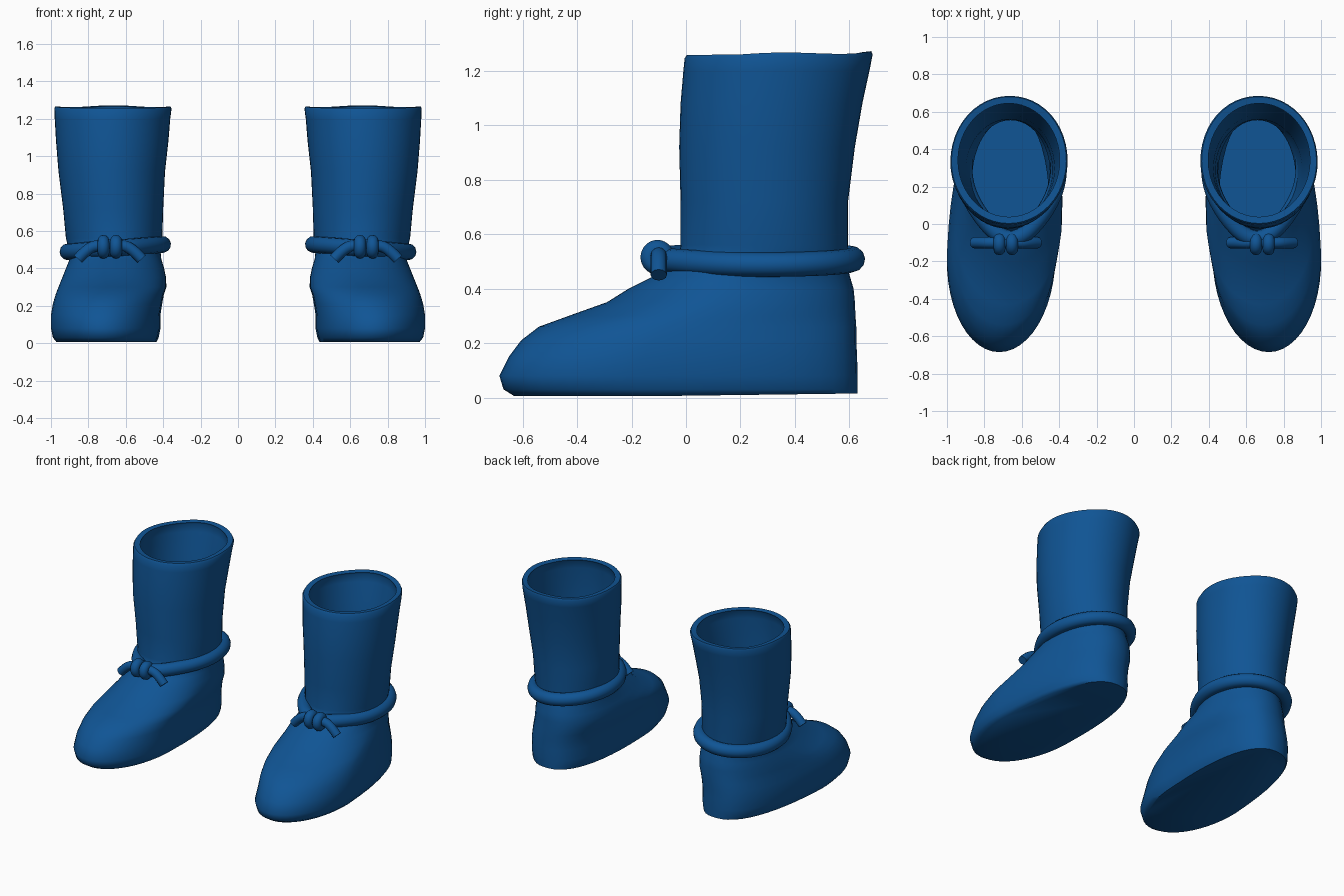
import bpy
import bmesh
from math import sin, cos, pi, copysign

cube = bpy.data.objects.get("Cube")
if cube:
    bpy.data.objects.remove(cube, do_unlink=True)

BLUE = (0.005, 0.09, 0.30, 1.0)
material = bpy.data.materials.new("blue leather")
material.use_nodes = True
material.diffuse_color = BLUE
shader = material.node_tree.nodes["Principled BSDF"]
shader.inputs["Base Color"].default_value = BLUE
shader.inputs["Roughness"].default_value = 0.7

SEGMENTS = 48
WALL = 0.035

# Boot cross-sections from sole to rim: height, front, back, inner side, outer side
SECTIONS = [
    (0.005, -0.63, 0.63, 0.44, 0.97),
    (0.03, -0.67, 0.63, 0.43, 0.99),
    (0.08, -0.685, 0.63, 0.42, 1.0),
    (0.15, -0.65, 0.628, 0.42, 1.0),
    (0.21, -0.605, 0.625, 0.41, 0.99),
    (0.26, -0.54, 0.625, 0.40, 0.975),
    (0.30, -0.43, 0.622, 0.385, 0.96),
    (0.35, -0.29, 0.62, 0.385, 0.94),
    (0.40, -0.21, 0.615, 0.395, 0.92),
    (0.45, -0.11, 0.60, 0.41, 0.90),
    (0.50, -0.03, 0.59, 0.415, 0.905),
    (0.56, -0.02, 0.595, 0.405, 0.92),
    (0.72, -0.02, 0.595, 0.40, 0.935),
    (0.92, -0.025, 0.62, 0.39, 0.96),
    (1.08, -0.02, 0.648, 0.372, 0.973),
    (1.20, -0.01, 0.675, 0.362, 0.98),
    (1.25, -0.005, 0.685, 0.355, 0.982),
    (1.262, 0.003, 0.68, 0.362, 0.976),
]


def inset(section):
    """Shrink one section to give the lining of the boot."""
    z, front, back, inner, outer = section
    return z - 0.004, front + WALL, back - WALL, inner + WALL, outer - WALL


def section_points(section, side):
    """Egg-shaped outline, with a tapered toe and a blunter heel."""
    z, front, back, inner, outer = section
    foot = max(0.0, min(1.0, (back - front - 0.62) / 0.7))
    widest = front + (back - front) * (0.5 - 0.12 * foot)
    points = []
    for i in range(SEGMENTS):
        angle = 2 * pi * i / SEGMENTS
        c, s = cos(angle), sin(angle)
        power = 1 - 0.2 * foot if s > 0 else 1
        u = copysign(abs(c) ** power, c)
        v = copysign(abs(s) ** power, s)
        reach = back - widest if s > 0 else widest - front
        # The heel sits a little nearer the middle than the ball of the foot
        shift = -0.04 * foot * max(v, 0) + 0.01 * foot * max(-v, 0)
        x = (inner + outer) / 2 + shift + u * (outer - inner) / 2
        # The rim rises towards the back with a gentle wave
        rim = max(0.0, (z - 1.0) / 0.25)
        lift = rim * (0.005 * v + 0.004 * cos(4 * angle) * (s > -0.3))
        heel = 0.01 * max(v, 0) * (z < 0.02)
        points.append((side * x, widest + v * reach, z + lift + heel))
    return points


def finish(obj, angle):
    """Give an object the material and smooth shading."""
    obj.data.materials.append(material)
    bpy.ops.object.select_all(action="DESELECT")
    obj.select_set(True)
    bpy.context.view_layer.objects.active = obj
    bpy.ops.object.shade_smooth_by_angle(angle=angle)


def make_boot(name, side):
    """Loft the outside up to the rim, then the lining back down to the insole."""
    lining = [inset(s) for s in reversed(SECTIONS) if s[0] > 0.05]
    bm = bmesh.new()
    rings = [[bm.verts.new(p) for p in section_points(s, side)]
             for s in SECTIONS + lining]
    for low, high in zip(rings, rings[1:]):
        for i in range(SEGMENTS):
            j = (i + 1) % SEGMENTS
            bm.faces.new((low[i], low[j], high[j], high[i]))
    bm.faces.new(list(reversed(rings[0])))
    bm.faces.new(rings[-1])
    if side < 0:
        bmesh.ops.reverse_faces(bm, faces=bm.faces[:])
    mesh = bpy.data.meshes.new(name)
    bm.to_mesh(mesh)
    bm.free()
    obj = bpy.data.objects.new(name, mesh)
    bpy.context.collection.objects.link(obj)
    finish(obj, 1.0)


def make_cord(name, points, radius, side, closed=False):
    """Round cord along a smooth path, turned into a mesh."""
    curve = bpy.data.curves.new(name + " path", "CURVE")
    curve.dimensions = "3D"
    curve.bevel_depth = radius
    curve.bevel_resolution = 4
    curve.use_fill_caps = True
    spline = curve.splines.new("NURBS")
    spline.points.add(len(points) - 1)
    for point, (x, y, z) in zip(spline.points, points):
        point.co = (side * x, y, z, 1)
    spline.order_u = 3
    spline.resolution_u = 6
    spline.use_cyclic_u = closed
    spline.use_endpoint_u = not closed
    path = bpy.data.objects.new(name + " path", curve)
    bpy.context.collection.objects.link(path)
    graph = bpy.context.evaluated_depsgraph_get()
    mesh = bpy.data.meshes.new_from_object(path.evaluated_get(graph))
    bpy.data.objects.remove(path, do_unlink=True)
    obj = bpy.data.objects.new(name, mesh)
    bpy.context.collection.objects.link(obj)
    mesh.materials.clear()
    finish(obj, 1.0)


def ankle_path():
    """Loop round the ankle, drawn forward to the knot and higher on the inside."""
    path = []
    for i in range(24):
        angle = 2 * pi * i / 24
        c, s = cos(angle), sin(angle)
        pull = 0.07 * max(0.0, -s) ** 6
        path.append((0.656 + 0.255 * c, 0.30 + 0.315 * s - pull, 0.508 - 0.02 * c))
    return path


for label, side in (("left", 1), ("right", -1)):
    make_boot(label + "_boot", side)
    make_cord(label + "_ankle_cord", ankle_path(), 0.045, side, closed=True)

    # Drooping loose ends either side of the knot
    for end, direction in (("inner", -1), ("outer", 1)):
        droop = [(0.685 + direction * dx, -0.10, z) for dx, z in
                 ((0, 0.525), (0.06, 0.525), (0.12, 0.505), (0.17, 0.45))]
        make_cord(label + "_" + end + "_cord_end", droop, 0.03, side)

    # Two wraps forming the knot
    for wrap, x in (("inner", 0.652), ("outer", 0.72)):
        loop = [(x, -0.105 + 0.032 * cos(k * pi / 4), 0.515 + 0.034 * sin(k * pi / 4))
                for k in range(8)]
        make_cord(label + "_" + wrap + "_knot_wrap", loop, 0.032, side, closed=True)
